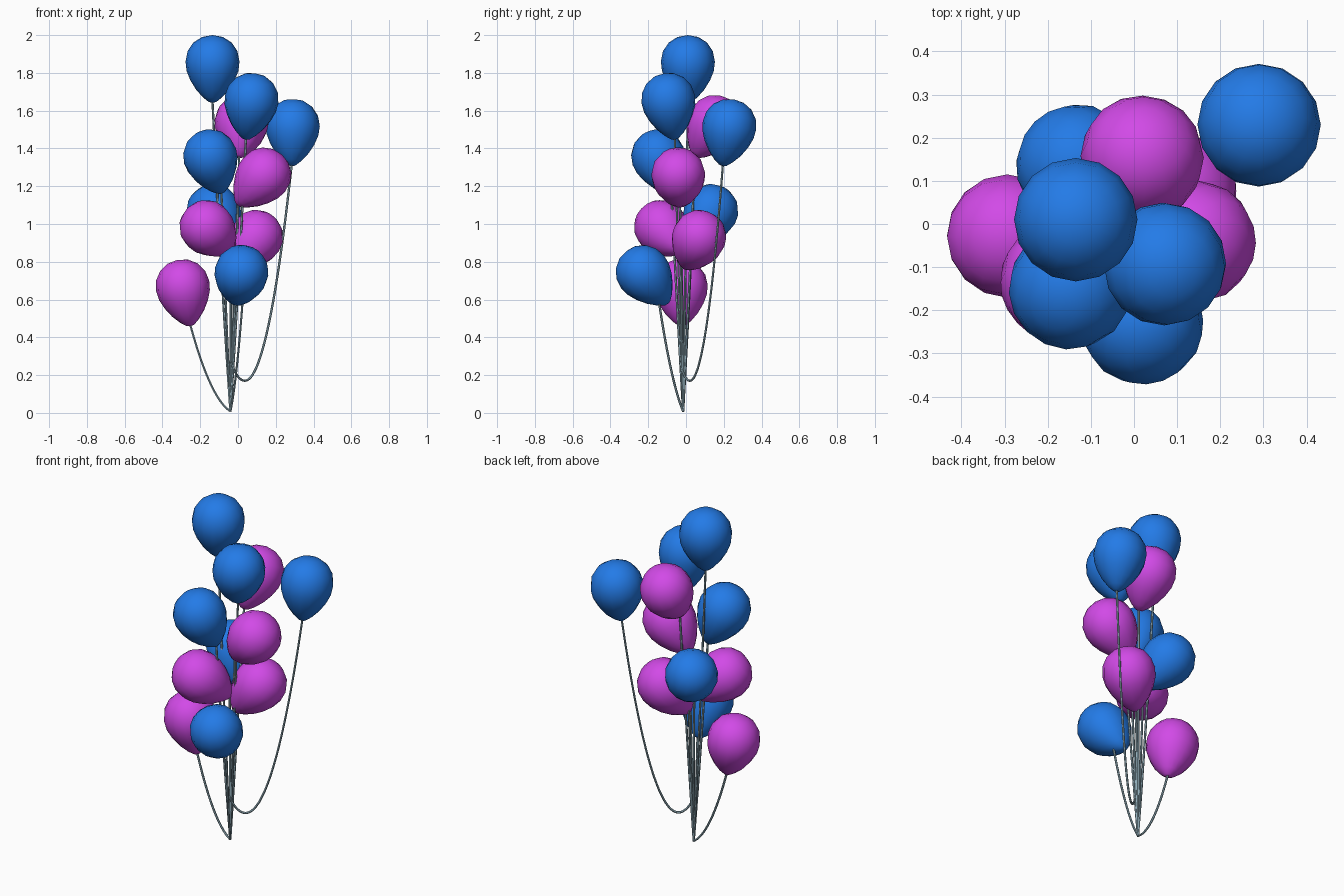
import bpy, bmesh, math
from mathutils import Vector

if "Cube" in bpy.data.objects:
    bpy.data.objects.remove(bpy.data.objects["Cube"])


def material(name, rgb):
    m = bpy.data.materials.new(name)
    m.diffuse_color = (*rgb, 1)
    m.use_nodes = True
    m.node_tree.nodes["Principled BSDF"].inputs["Base Color"].default_value = m.diffuse_color
    return m


BLUE = material("balloon blue", (0.018, 0.21, 0.85))
PINK = material("balloon magenta", (0.66, 0.07, 0.82))
GREY = material("string grey", (0.29, 0.43, 0.50))

KNOT = Vector((-0.04, -0.015, 0.008))
SEG = 16
# balloon profile: radius, height about the widest ring
PROFILE = [(0.055, 0.130), (0.101, 0.101), (0.132, 0.055), (0.143, 0),
           (0.137, -0.05), (0.117, -0.1), (0.086, -0.15), (0.050, -0.19), (0.020, -0.214)]


def balloon(name, centre, tip_dir, mat):
    """Teardrop of revolution whose tip points along tip_dir."""
    bm = bmesh.new()
    top = bm.verts.new((0, 0, 0.14))
    tip = bm.verts.new((0, 0, -0.218))
    rings = [[bm.verts.new((r * math.cos(2 * math.pi * i / SEG),
                            r * math.sin(2 * math.pi * i / SEG), z))
              for i in range(SEG)] for r, z in PROFILE]
    for i in range(SEG):
        j = (i + 1) % SEG
        bm.faces.new((top, rings[0][i], rings[0][j]))
        for a, b in zip(rings, rings[1:]):
            bm.faces.new((a[i], b[i], b[j], a[j]))
        bm.faces.new((rings[-1][i], tip, rings[-1][j]))
    for f in bm.faces:
        f.smooth = True
    # tilt so the tip follows tip_dir
    q = Vector((0, 0, -1)).rotation_difference(Vector(tip_dir).normalized())
    for v in bm.verts:
        v.co = q @ v.co
    mesh = bpy.data.meshes.new(name)
    bm.to_mesh(mesh)
    bm.free()
    mesh.materials.append(mat)
    ob = bpy.data.objects.new(name, mesh)
    ob.location = centre
    bpy.context.collection.objects.link(ob)
    return Vector(centre) + Vector(tip_dir).normalized() * 0.212


def string(name, points):
    """Thin round cord through the given points."""
    cu = bpy.data.curves.new(name, 'CURVE')
    cu.dimensions = '3D'
    cu.bevel_depth = 0.0062
    cu.bevel_resolution = 1
    cu.resolution_u = 4
    cu.use_fill_caps = True
    sp = cu.splines.new('BEZIER')
    sp.bezier_points.add(len(points) - 1)
    for bp, p in zip(sp.bezier_points, points):
        bp.co = p
        bp.handle_left_type = bp.handle_right_type = 'AUTO'
    cu.materials.append(GREY)
    ob = bpy.data.objects.new(name, cu)
    bpy.context.collection.objects.link(ob)


def sagging(a, b, sag, n=9):
    pts = []
    for i in range(n):
        t = i / (n - 1)
        p = a.lerp(b, t)
        p.z -= 4 * sag * t * (1 - t)
        pts.append(p)
    return pts


def slack_loop(tip, low, end_t, n=14):
    """Parabola from the tip through its low point and up the other side."""
    pts = []
    for i in range(n):
        t = 1 + (end_t - 1) * i / (n - 1)
        p = low.lerp(tip, t)
        p.z = low.z + (tip.z - low.z) * t * t
        pts.append(p)
    return pts


# centre, tip direction, colour, string sag
BALLOONS = [
    ((-0.135, 0.010, 1.86), (0, 0, -0.21), BLUE, 0.08),
    ((0.072, -0.094, 1.66), (-0.03, 0.034, -0.205), BLUE, 0.05),
    ((0.290, 0.230, 1.522), (-0.006, -0.035, -0.21), BLUE, None),
    ((-0.148, -0.148, 1.36), (0.06, 0.07, -0.19), BLUE, 0.03),
    ((-0.131, 0.135, 1.07), (0.09, -0.10, -0.155), BLUE, 0.03),
    ((0.019, -0.230, 0.747), (-0.03, 0.13, -0.165), BLUE, 0.07),
    ((0.019, 0.156, 1.542), (-0.013, -0.11, -0.185), PINK, 0.03),
    ((0.140, -0.041, 1.263), (-0.145, 0.01, -0.165), PINK, 0.02),
    ((-0.168, -0.133, 0.985), (0.13, 0.11, -0.125), PINK, 0.02),
    ((0.097, 0.071, 0.933), (-0.115, -0.075, -0.165), PINK, 0.02),
    ((-0.293, -0.028, 0.673), (0.04, 0.007, -0.205), PINK, 0.08),
]
for k, (centre, tip_dir, mat, sag) in enumerate(BALLOONS, 1):
    tip = balloon(f"balloon_{k}", centre, tip_dir, mat)
    if sag is None:
        pts = slack_loop(tip, Vector((0.035, 0.02, 0.17)), -0.3)
    else:
        if k == 6:
            tip = Vector((0.025, -0.145, 0.6))
        pts = sagging(tip, KNOT, sag)
    string(f"string_{k}", pts)

# turn the strings into smooth meshes
bpy.ops.object.select_all(action='DESELECT')
for ob in bpy.data.objects:
    if ob.type == 'CURVE':
        ob.select_set(True)
        bpy.context.view_layer.objects.active = ob
bpy.ops.object.convert(target='MESH')
bpy.ops.object.shade_smooth_by_angle()
